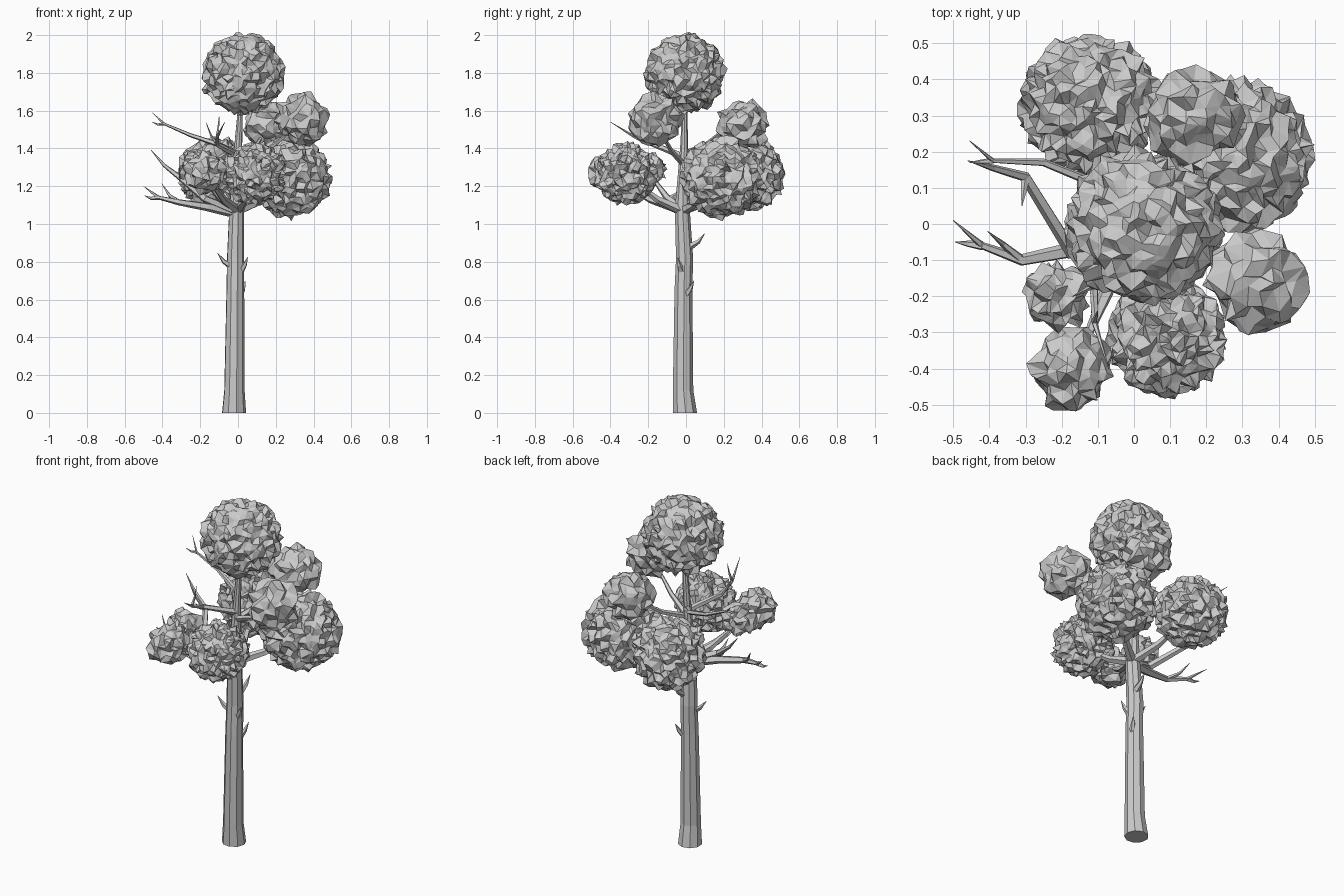
import bpy, bmesh, math, random
from mathutils import Vector

if "Cube" in bpy.data.objects:
    bpy.data.objects.remove(bpy.data.objects["Cube"])

random.seed(4)
grey = bpy.data.materials.new("plain grey")
grey.diffuse_color = (0.6, 0.6, 0.6, 1)
grey.use_nodes = True
grey.node_tree.nodes["Principled BSDF"].inputs["Base Color"].default_value = grey.diffuse_color


def finish(bm, name):
    bmesh.ops.recalc_face_normals(bm, faces=bm.faces)
    mesh = bpy.data.meshes.new(name)
    bm.to_mesh(mesh)
    bm.free()
    mesh.materials.append(grey)
    obj = bpy.data.objects.new(name, mesh)
    bpy.context.collection.objects.link(obj)
    return obj


def tube(name, pts, radii, sides=5, level=False):
    """Faceted limb through points, one radius per point."""
    bm = bmesh.new()
    rings = []
    for i, (p, r) in enumerate(zip(pts, radii)):
        d = (pts[min(i + 1, len(pts) - 1)] - pts[max(i - 1, 0)]).normalized()
        if level:
            d = Vector((0, 0, 1))
        u = d.cross(Vector((0.3, 1, 0.1))).normalized()
        v = d.cross(u)
        rings.append([bm.verts.new(p + r * (u * math.cos(a) + v * math.sin(a)))
                      for a in (math.tau * k / sides for k in range(sides))])
    for a, b in zip(rings, rings[1:]):
        for k in range(sides):
            n = (k + 1) % sides
            bm.faces.new((a[k], a[n], b[n], b[k]))
    bm.faces.new(rings[0])
    bm.faces.new(rings[-1])
    return finish(bm, name)


def limb(name, pts, width):
    """Branch that tapers evenly to a point."""
    pts = [Vector(p) for p in pts]
    last = len(pts) - 1
    tube(name, pts, [max(width * (1 - i / last) ** 0.7, 0.001) for i in range(last + 1)])


def twig(name, base, tip, width):
    """Short twig that curves up towards its tip."""
    base, tip = Vector(base), Vector(tip)
    mid = base.lerp(tip, 0.55) - Vector((0, 0, 0.12 * (tip - base).length))
    limb(name, [base, mid, tip], width)


def leaf_ball(name, centre, radius):
    """Crumpled faceted ball of leaves."""
    detail = 4 if radius > 0.15 else 3
    rough = 0.021 if detail == 4 else 0.024
    step = radius * (0.055 if detail == 4 else 0.10)
    bm = bmesh.new()
    bmesh.ops.create_icosphere(bm, subdivisions=detail, radius=radius)
    for v in bm.verts:
        jitter = Vector([random.uniform(-step, step) for _ in range(3)])
        v.co += v.co.normalized() * random.uniform(-rough, rough * 0.8) + jitter
        v.co += centre
    return finish(bm, name)


# Trunk with flared foot and thin leader into the crown: height -> x, y, radius
trunk = {0: (-0.022, -0.006, 0.065), 0.12: (-0.02, -0.016, 0.055),
         0.65: (-0.015, -0.014, 0.048), 0.82: (-0.014, -0.008, 0.046),
         1.08: (-0.008, -0.02, 0.04), 1.4: (0, -0.01, 0.022), 1.75: (0.02, -0.005, 0.008)}
tube("trunk", [Vector((x, y, z)) for z, (x, y, r) in trunk.items()],
     [r for x, y, r in trunk.values()], 9, True)

# Broken twig stubs: tips, with bases set back to the trunk
for i, tip in enumerate([(-0.108, -0.035, 0.845), (0.052, -0.045, 0.825),
                         (0.01, 0.1, 0.95), (0.04, 0.042, 0.7)]):
    base = (tip[0] * 0.3, tip[1] * 0.3 - 0.01, tip[2] - 0.07)
    twig(f"stub_{i + 1}", base, tip, 0.02)

# Bare branches: base width, path, and twigs as (joint, tip)
bare = {
    "high_left": (0.018, [(0, -0.01, 1.37), (-0.1, 0.11, 1.42), (-0.25, 0.17, 1.47),
                          (-0.39, 0.175, 1.53), (-0.455, 0.23, 1.59)],
                  [(3, (-0.455, 0.17, 1.54))]),
    "middle_left": (0.026, [(-0.02, -0.03, 1.07), (-0.17, -0.08, 1.13), (-0.3, 0.13, 1.24),
                            (-0.39, 0.155, 1.31), (-0.46, 0.175, 1.39)],
                    [(2, (-0.31, 0.05, 1.3))]),
    "low_left": (0.028, [(-0.02, -0.02, 1.06), (-0.16, -0.07, 1.09), (-0.31, -0.1, 1.115),
                         (-0.42, -0.06, 1.14), (-0.5, 0.01, 1.2)],
                 [(2, (-0.405, -0.02, 1.215)), (3, (-0.495, -0.05, 1.15))]),
    "high_front": (0.018, [(0, -0.02, 1.36), (-0.11, -0.17, 1.42), (-0.11, -0.27, 1.46),
                           (-0.07, -0.4, 1.54)],
                   [(1, (-0.17, -0.2, 1.54)), (2, (-0.1, -0.24, 1.57))]),
}
for name, (width, path, twigs) in bare.items():
    limb(f"{name}_branch", path, width)
    for k, (joint, tip) in enumerate(twigs):
        twig(f"{name}_twig_{k + 1}", path[joint], tip, width * 0.5)

# Leaf balls (x, y, z, radius), each carried by a branch rising from the trunk
balls = [(0.025, -0.005, 1.795, 0.207), (-0.12, 0.33, 1.265, 0.187),
         (0.28, 0.185, 1.245, 0.207), (0.16, 0.3, 1.525, 0.128),
         (0.34, -0.16, 1.55, 0.135), (0.09, -0.315, 1.265, 0.157),
         (-0.17, -0.405, 1.27, 0.106), (-0.21, -0.2, 1.29, 0.088)]
for i, (x, y, z, r) in enumerate(balls):
    leaf_ball(f"leaf_ball_{i + 1}", Vector((x, y, z)), r)
    if i:
        low = z < 1.4
        foot = 1.07 if low else 1.32
        limb(f"leaf_branch_{i + 1}",
             [(x * t, y * t - 0.015 * (1 - t), foot + (z - foot) * t ** 1.5)
              for t in (0, 0.45, 0.75, 1)], 0.026 if low else 0.018)
